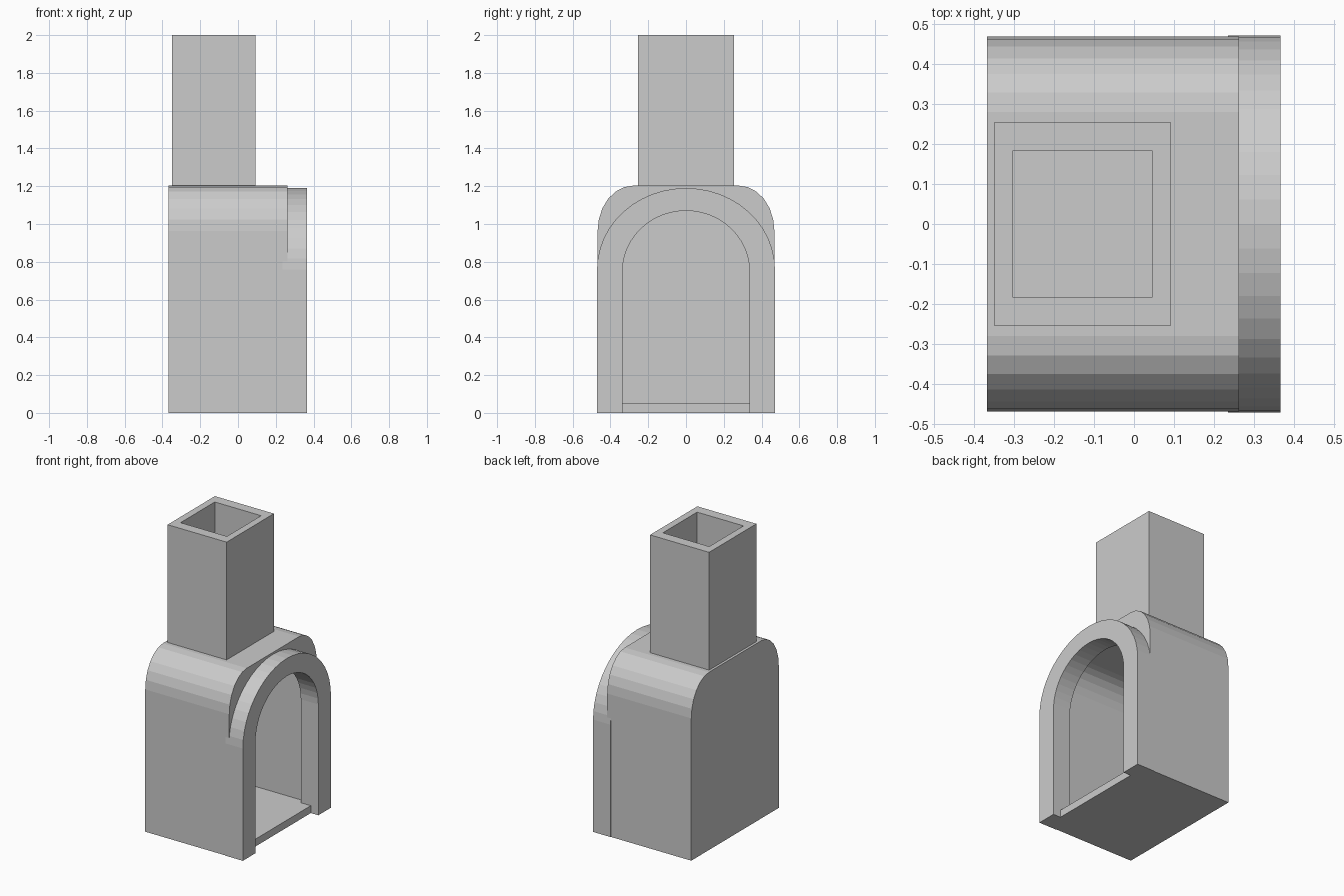
import bpy, bmesh, math

if "Cube" in bpy.data.objects:
    bpy.data.objects.remove(bpy.data.objects["Cube"])


def make_object(name, bm):
    bmesh.ops.recalc_face_normals(bm, faces=bm.faces[:])
    mesh = bpy.data.meshes.new(name)
    bm.to_mesh(mesh)
    bm.free()
    obj = bpy.data.objects.new(name, mesh)
    bpy.context.collection.objects.link(obj)
    return obj


def arch(half_width, top, corner_y, corner_z, base, steps):
    """Upright (y, z) profile with elliptical upper corners, symmetric in y."""
    cy, cz = half_width - corner_y, top - corner_z
    right = [(half_width, base)]
    for i in range(steps + 1):
        a = math.pi / 2 * i / steps
        right.append((cy + corner_y * math.cos(a), cz + corner_z * math.sin(a)))
    left = [(-y, z) for y, z in right[::-1]]
    return right + (left[1:] if cy < 1e-6 else left)


def bridge(bm, rings, closed):
    """Join successive rings with quads."""
    n = len(rings[0])
    for a, b in zip(rings, rings[1:]):
        for i in range(n if closed else n - 1):
            j = (i + 1) % n
            bm.faces.new((a[i], a[j], b[j], b[i]))


def ring_x(bm, profile, x):
    return [bm.verts.new((x, y, z)) for y, z in profile]


def box(name, x0, x1, y0, y1, z0, z1):
    bm = bmesh.new()
    bmesh.ops.create_cube(bm, size=1)
    for v in bm.verts:
        v.co.x = x1 if v.co.x > 0 else x0
        v.co.y = y1 if v.co.y > 0 else y0
        v.co.z = z1 if v.co.z > 0 else z0
    return make_object(name, bm)


# Stove body: rounded box with a cavity open toward +x
outer = arch(0.468, 1.203, 0.188, 0.24, 0.0, 6)
inner = arch(0.37, 1.10, 0.15, 0.20, 0.05, 6)
bm = bmesh.new()
rings = [ring_x(bm, outer, -0.367), ring_x(bm, outer, 0.262),
         ring_x(bm, inner, 0.262), ring_x(bm, inner, -0.27)]
bridge(bm, rings, True)
bm.faces.new(rings[0])
bm.faces.new(rings[-1])
make_object("stove_body", bm)

# Arched door frame
outer = arch(0.471, 1.19, 0.471, 0.43, 0.0, 12)
inner = arch(0.336, 1.07, 0.336, 0.32, 0.0, 12)
bm = bmesh.new()
rings = [ring_x(bm, outer, 0.235), ring_x(bm, outer, 0.366),
         ring_x(bm, inner, 0.366), ring_x(bm, inner, 0.235)]
bridge(bm, rings + rings[:1], False)
for end in (0, -1):
    bm.faces.new([r[end] for r in rings])
make_object("door_frame", bm)

# Floor lip between the frame legs
box("floor_lip", 0.25, 0.31, -0.336, 0.336, 0.0, 0.05)

# Hollow square chimney
bm = bmesh.new()
rings = []
for (x0, x1, hy), z in (((-0.35, 0.092, 0.253), 1.2), ((-0.35, 0.092, 0.253), 2.0),
                        ((-0.302, 0.045, 0.183), 2.0), ((-0.302, 0.045, 0.183), 1.2)):
    rings.append([bm.verts.new((x, y, z)) for x, y in
                  ((x0, -hy), (x1, -hy), (x1, hy), (x0, hy))])
bridge(bm, rings + rings[:1], True)
make_object("chimney", bm)
